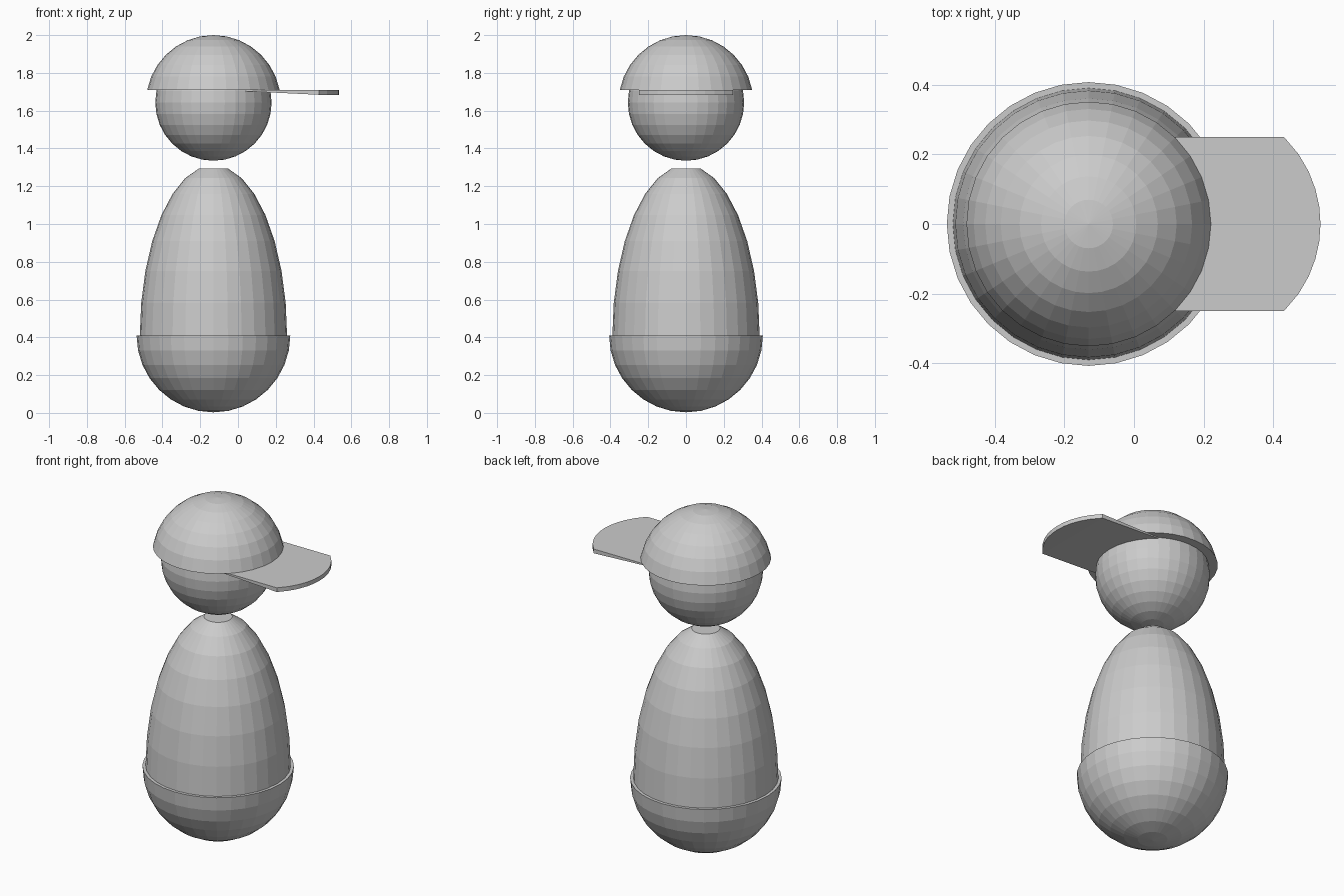
import bpy, bmesh, math

if "Cube" in bpy.data.objects:
    bpy.data.objects.remove(bpy.data.objects["Cube"])

CX = -0.13      # axis of the round parts
SEG = 32
STEP = math.pi / 16

grey = bpy.data.materials.new("light grey")
grey.diffuse_color = (0.6, 0.6, 0.6, 1)
grey.use_nodes = True
grey.node_tree.nodes["Principled BSDF"].inputs["Base Color"].default_value = grey.diffuse_color


def finish(name, bm):
    bmesh.ops.recalc_face_normals(bm, faces=bm.faces)
    me = bpy.data.meshes.new(name)
    bm.to_mesh(me)
    bm.free()
    me.materials.append(grey)
    ob = bpy.data.objects.new(name, me)
    bpy.context.collection.objects.link(ob)
    return ob


def lathe(name, profile):
    """Revolve (radius, z) points around the vertical axis; closes both ends."""
    bm = bmesh.new()
    rings = []
    for r, z in profile:
        if r < 1e-4:
            rings.append([bm.verts.new((CX, 0, z))])
        else:
            rings.append([bm.verts.new((CX + r * math.cos(2 * math.pi * i / SEG),
                                        r * math.sin(2 * math.pi * i / SEG), z))
                          for i in range(SEG)])
    for a, b in zip(rings, rings[1:]):
        for i in range(SEG):
            j = (i + 1) % SEG
            if len(a) == 1:
                bm.faces.new((a[0], b[j], b[i]))
            elif len(b) == 1:
                bm.faces.new((a[i], a[j], b[0]))
            else:
                bm.faces.new((a[i], a[j], b[j], b[i]))
    for ring in (rings[0], rings[-1]):
        if len(ring) > 1:
            bm.faces.new(ring)
    return finish(name, bm)


def arc(r, h, zc, k0, k1):
    """Ellipse points, k counted in steps from the top pole."""
    return [(r * math.sin(k * STEP), zc + h * math.cos(k * STEP))
            for k in range(k0, k1 + 1)]


# rounded bowl base, with a narrow ledge around the body
lathe("base", arc(0.407, 0.407, 0.41, 8, 16))

# tall egg body with a flat top
lathe("body", arc(0.39, 0.907, 0.405, 1, 8))

# ball head
lathe("head", arc(0.308, 0.308, 1.643, 0, 16))

# cap dome, cut flat just above the head's middle
R, ZC, RIM = 0.357, 1.643, 1.71
dome = arc(R, R, ZC, 0, 7)
dome = [p for p in dome if p[1] > RIM + 0.005]
dome.append((math.sqrt(R * R - (RIM - ZC) ** 2), RIM))
lathe("cap", dome)

# visor: flat on top, thickening away from the cap, round front edge
outline = [(0.0, -0.25), (0.12, -0.25)]
for i in range(-5, 6):
    y = 0.05 * i
    outline.append((0.185 + math.sqrt(0.35 ** 2 - y * y), y))
outline += [(0.12, 0.25), (0.0, 0.25)]
bm = bmesh.new()
top = [bm.verts.new((x, y, 1.709)) for x, y in outline]
low = [bm.verts.new((x, y, 1.709 - 0.004 - 0.021 * min(1, max(0, x / 0.43))))
       for x, y in outline]
bm.faces.new(top)
bm.faces.new(low[:2] + low[-2:])
bm.faces.new(low[1:3] + low[-3:-1])
bm.faces.new(low[2:-2])
for i in range(len(top)):
    j = (i + 1) % len(top)
    bm.faces.new((top[i], top[j], low[j], low[i]))
finish("visor", bm)
